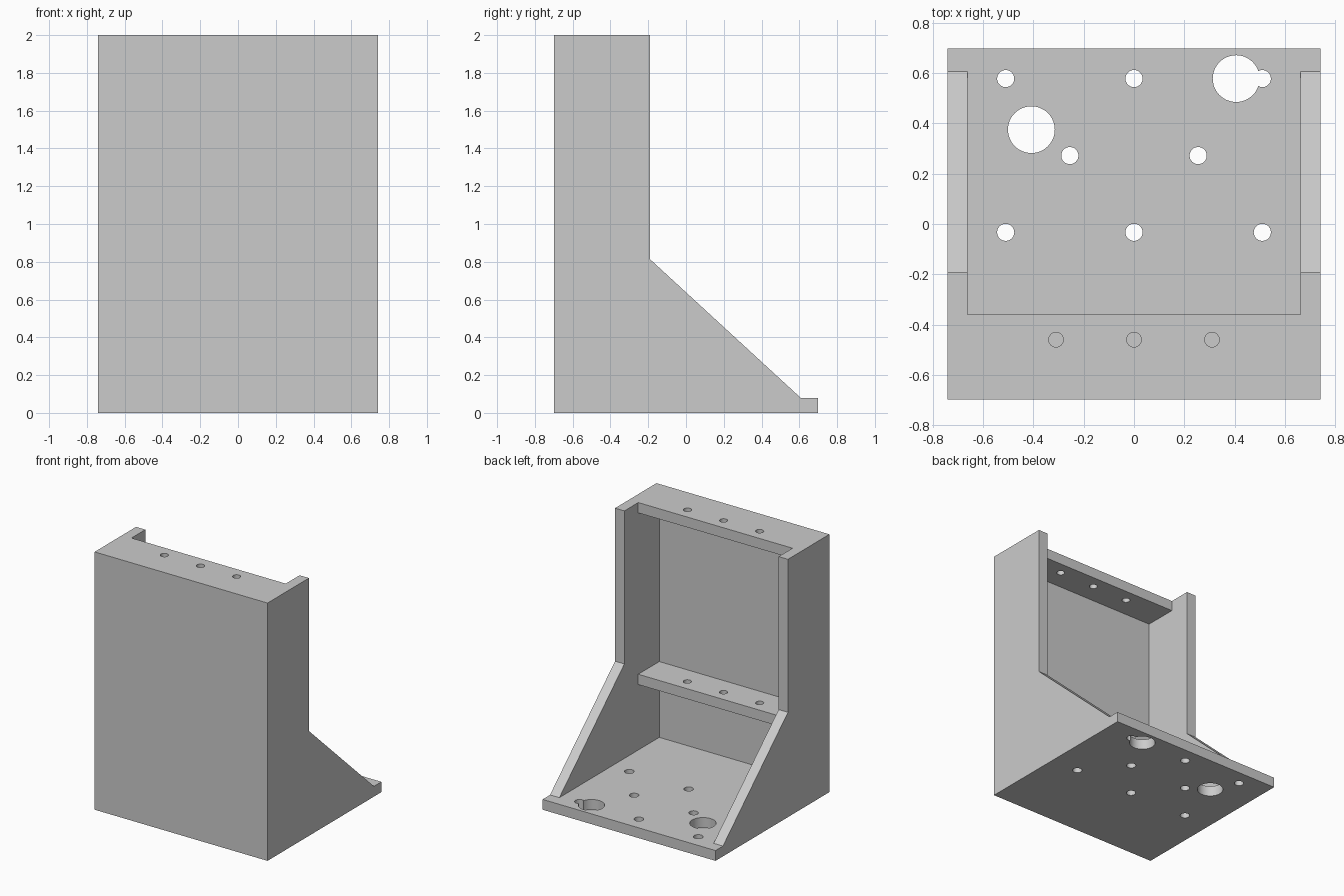
import bpy
import bmesh
from mathutils import Matrix, Vector

cube = bpy.data.objects.get("Cube")
if cube:
    bpy.data.objects.remove(cube, do_unlink=True)

W, D, H = 0.742, 0.698, 2.0   # half width, half depth, height
T = 0.08                      # plate thickness
INNER = W - T                 # inner face of the side walls
RIB_BACK = -0.36              # back edge of top plate and shelf

grey = bpy.data.materials.new("light grey metal")
grey.use_nodes = True
colour = (0.6, 0.6, 0.6, 1)
grey.diffuse_color = colour
grey.node_tree.nodes["Principled BSDF"].inputs["Base Color"].default_value = colour


def add_object(name, bm):
    bmesh.ops.recalc_face_normals(bm, faces=bm.faces)
    mesh = bpy.data.meshes.new(name)
    bm.to_mesh(mesh)
    bm.free()
    mesh.materials.append(grey)
    obj = bpy.data.objects.new(name, mesh)
    bpy.context.collection.objects.link(obj)
    return obj


def box(name, low, high):
    low, high = Vector(low), Vector(high)
    bm = bmesh.new()
    place = Matrix.Translation((low + high) / 2) @ Matrix.Diagonal((*(high - low), 1))
    bmesh.ops.create_cube(bm, size=1, matrix=place)
    return add_object(name, bm)


def side_wall(name, x0, x1, profile):
    bm = bmesh.new()
    face = bm.faces.new([bm.verts.new((x0, y, z)) for y, z in profile])
    extruded = bmesh.ops.extrude_face_region(bm, geom=[face])["geom"]
    verts = [v for v in extruded if isinstance(v, bmesh.types.BMVert)]
    bmesh.ops.translate(bm, verts=verts, vec=(x1 - x0, 0, 0))
    return add_object(name, bm)


def drill(plate, holes, z):
    """Cut vertical round holes, given as (x, y, radius), through a plate."""
    bpy.context.view_layer.objects.active = plate
    for x, y, radius in holes:
        bm = bmesh.new()
        bmesh.ops.create_cone(bm, cap_ends=True, segments=48, radius1=radius,
                              radius2=radius, depth=T * 3,
                              matrix=Matrix.Translation((x, y, z)))
        cutter = add_object("hole_cutter", bm)
        cutter.hide_render = True
        mod = plate.modifiers.new("hole", 'BOOLEAN')
        mod.operation, mod.solver, mod.object = 'DIFFERENCE', 'EXACT', cutter
        bpy.ops.object.modifier_apply(modifier=mod.name)
        bpy.data.objects.remove(cutter, do_unlink=True)
    # Smooth the bores while keeping the plate edges sharp
    bpy.ops.object.select_all(action='DESELECT')
    plate.select_set(True)
    bpy.ops.object.shade_smooth_by_angle(angle=0.5)


# Base plate with fixing holes and two large openings
base = box("base_plate", (-W, -D, 0), (W, D, T))
small = 0.034
base_holes = [(x, y, small) for y in (0.578, -0.033) for x in (-0.51, 0, 0.51)]
base_holes += [(x, 0.272, small) for x in (-0.255, 0.255)]
base_holes += [(0.406, 0.578, 0.093), (-0.408, 0.375, 0.093)]
drill(base, base_holes, T / 2)

# Front plate
box("front_plate", (-W, -D, T), (W, -D + T, H))

# Side walls: upright at the top, sloping out to the base
profile = [(-D + T, T), (0.607, T), (-0.19, 0.813), (-0.19, H), (-D + T, H)]
side_wall("left_side_wall", INNER, W, profile)
side_wall("right_side_wall", -W, -INNER, profile)

# Top plate and middle shelf, each with a row of three holes
for name, top in (("top_plate", H), ("middle_shelf", 0.668)):
    plate = box(name, (-INNER, -D + T, top - T), (INNER, RIB_BACK, top))
    drill(plate, [(x, -0.46, 0.029) for x in (-0.31, 0, 0.31)], top - T / 2)
